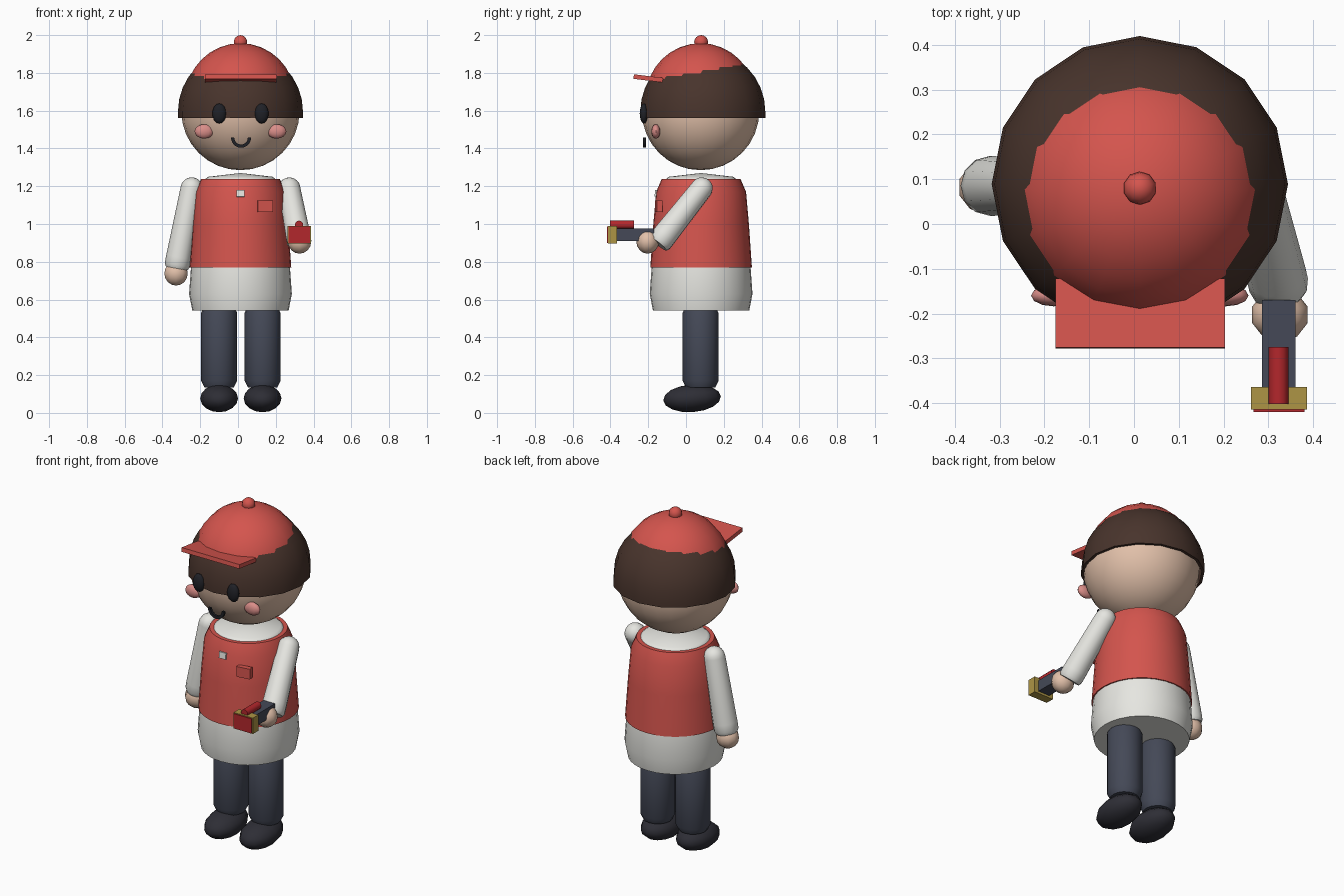
import bpy, bmesh, math
from mathutils import Vector

old = bpy.data.objects.get("Cube")
if old:
    bpy.data.objects.remove(old, do_unlink=True)

CX, CY = 0.013, 0.08  # body axis


def material(name, r, g, b):
    m = bpy.data.materials.new(name)
    m.use_nodes = True
    m.diffuse_color = (r, g, b, 1)
    bsdf = m.node_tree.nodes["Principled BSDF"]
    bsdf.inputs["Base Color"].default_value = (r, g, b, 1)
    bsdf.inputs["Roughness"].default_value = 0.8
    return m


RED = material("coral_red", 0.66, 0.09, 0.075)
HAIR = material("dark_brown", 0.065, 0.034, 0.025)
SKIN = material("skin", 0.76, 0.53, 0.40)
WHITE = material("off_white", 0.79, 0.79, 0.75)
NAVY = material("slate_navy", 0.058, 0.066, 0.095)
SHOE = material("charcoal", 0.027, 0.027, 0.036)
BLACK = material("near_black", 0.014, 0.015, 0.02)
PINK = material("blush_pink", 0.70, 0.27, 0.25)
GOLD = material("dull_gold", 0.42, 0.30, 0.06)
CRIMSON = material("crimson", 0.45, 0.02, 0.025)


def finish(bm, name, mat):
    bmesh.ops.recalc_face_normals(bm, faces=bm.faces)
    me = bpy.data.meshes.new(name)
    bm.to_mesh(me)
    bm.free()
    me.materials.append(mat)
    ob = bpy.data.objects.new(name, me)
    bpy.context.collection.objects.link(ob)
    bpy.ops.object.select_all(action="DESELECT")
    ob.select_set(True)
    bpy.context.view_layer.objects.active = ob
    bpy.ops.object.shade_smooth_by_angle(angle=math.radians(50))
    return ob


def lathe(name, profile, mat, loc=(CX, CY, 0), axis=(0, 0, 1), segs=16):
    """Spin (radius, height) points round an axis starting at loc."""
    bm = bmesh.new()
    verts = [bm.verts.new((r, 0, h)) for r, h in profile]
    edges = [bm.edges.new(pair) for pair in zip(verts, verts[1:])]
    bmesh.ops.spin(bm, geom=verts + edges, cent=(0, 0, 0), axis=(0, 0, 1),
                   angle=math.tau, steps=segs, use_duplicate=False)
    bmesh.ops.remove_doubles(bm, verts=bm.verts, dist=1e-5)
    ob = finish(bm, name, mat)
    ob.location = loc
    ob.rotation_euler = Vector(axis).to_track_quat("Z", "Y").to_euler()
    return ob


def ball(name, loc, radii, mat, u=16, v=12):
    bm = bmesh.new()
    bmesh.ops.create_uvsphere(bm, u_segments=u, v_segments=v, radius=1)
    bmesh.ops.scale(bm, vec=radii, verts=bm.verts)
    ob = finish(bm, name, mat)
    ob.location = loc
    return ob


def box(name, loc, size, mat, rot=(0, 0, 0)):
    bm = bmesh.new()
    bmesh.ops.create_cube(bm, size=1)
    bmesh.ops.scale(bm, vec=size, verts=bm.verts)
    ob = finish(bm, name, mat)
    ob.location = loc
    ob.rotation_euler = rot
    return ob


def dome(radius, z, start, steps=8):
    """Profile of a sphere from a starting latitude up to the pole."""
    angles = [math.radians(start + (90 - start) * i / steps) for i in range(steps + 1)]
    return [(radius * math.cos(a), z + radius * math.sin(a)) for a in angles]


# Head, hair and cap
ball("head", (CX, 0.077, 1.597), (0.313, 0.311, 0.312), SKIN, 24, 16)
lathe("hair", [(0.315, 1.562), (0.331, 1.562)] + dome(0.331, 1.595, 0), HAIR, (CX, 0.089, 0))
lathe("cap", dome(0.29, 1.667, 0), RED, (CX, 0.077, 0))
ball("cap_button", (CX, CY, 1.963), (0.037, 0.037, 0.037), RED, 10, 8)
box("cap_brim", (0.014, -0.2, 1.771), (0.378, 0.155, 0.024), RED, (math.radians(-7), 0, 0))

# Face
for side, label in ((-1, "right"), (1, "left")):
    ball(label + "_eye", (CX + side * 0.112, -0.223, 1.585), (0.037, 0.022, 0.053), BLACK, 12, 8)
    ball(label + "_cheek", (CX + side * 0.192, -0.16, 1.49), (0.051, 0.024, 0.038), PINK, 12, 8)

bm = bmesh.new()
rows = []
for i in range(13):
    a = math.pi * (1 + i / 12)
    rows.append([bm.verts.new((0.016 + r * math.cos(a), y, 1.457 + r * math.sin(a)))
                 for r, y in ((0.036, -0.227), (0.053, -0.227), (0.053, -0.213), (0.036, -0.213))])
for a, b in zip(rows, rows[1:]):
    for k in range(4):
        n = (k + 1) % 4
        bm.faces.new((a[k], a[n], b[n], b[k]))
bm.faces.new(rows[0])
bm.faces.new(rows[-1])
finish(bm, "smile", BLACK)

# Shirt and vest
lathe("shirt", [(0, 0.542), (0.255, 0.542), (0.272, 0.63), (0.262, 0.77), (0.235, 1.0),
                (0.19, 1.235), (0.17, 1.25), (0, 1.27)], WHITE, segs=32)
lathe("vest", [(0.255, 0.77), (0.269, 0.77), (0.253, 1.0), (0.238, 1.17), (0.209, 1.238),
               (0.185, 1.238)], RED, segs=32)
box("vest_button", (CX, -0.158, 1.162), (0.044, 0.014, 0.036), WHITE, (math.radians(-6), 0, 0))
box("vest_pocket_tag", (0.143, -0.145, 1.094), (0.08, 0.03, 0.06), RED, (0, 0, math.radians(8)))

# Arms: round shoulder, widening sleeve, hand
arms = {"right": ((-0.245, 0.085, 1.188), (-0.325, 0.085, 0.765), (-0.328, 0.082, 0.738)),
        "left": ((0.272, 0.083, 1.188), (0.326, -0.148, 0.895), (0.326, -0.203, 0.907))}
for label, (shoulder, wrist, hand) in arms.items():
    axis = Vector(shoulder) - Vector(wrist)
    length = axis.length
    sleeve = [(0, 0), (0.058, 0), (0.067, 0.018), (0.067, 0.06)]
    lathe(label + "_sleeve", sleeve + dome(0.059, length, 0, 5), WHITE, wrist, axis, 12)
    ball(label + "_hand", hand, (0.065, 0.06, 0.064), SKIN, 10, 8)

# Legs and shoes
for side, label in ((-1, "right"), (1, "left")):
    x = 0.015 + side * 0.115
    lathe(label + "_leg", [(0, 0.13), (0.078, 0.135), (0.095, 0.17), (0.095, 0.53),
                           (0.08, 0.56), (0, 0.56)], NAVY, (x, 0.077, 0))
    shoe = ball(label + "_shoe", (x, 0.032, 0.077), (0.1, 0.153, 0.073), SHOE, 12, 8)
    shoe.rotation_euler.x = math.radians(4)

# Handheld scanner
box("scanner_body", (0.323, -0.27, 0.942), (0.075, 0.2, 0.066), NAVY)
box("scanner_frame", (0.324, -0.389, 0.943), (0.126, 0.05, 0.094), GOLD)
box("scanner_window", (0.324, -0.415, 0.943), (0.114, 0.009, 0.086), CRIMSON)
lathe("scanner_tube", [(0, 0), (0.022, 0), (0.022, 0.127), (0, 0.127)], CRIMSON,
      (0.323, -0.275, 0.996), (0, -1, 0), 12)
